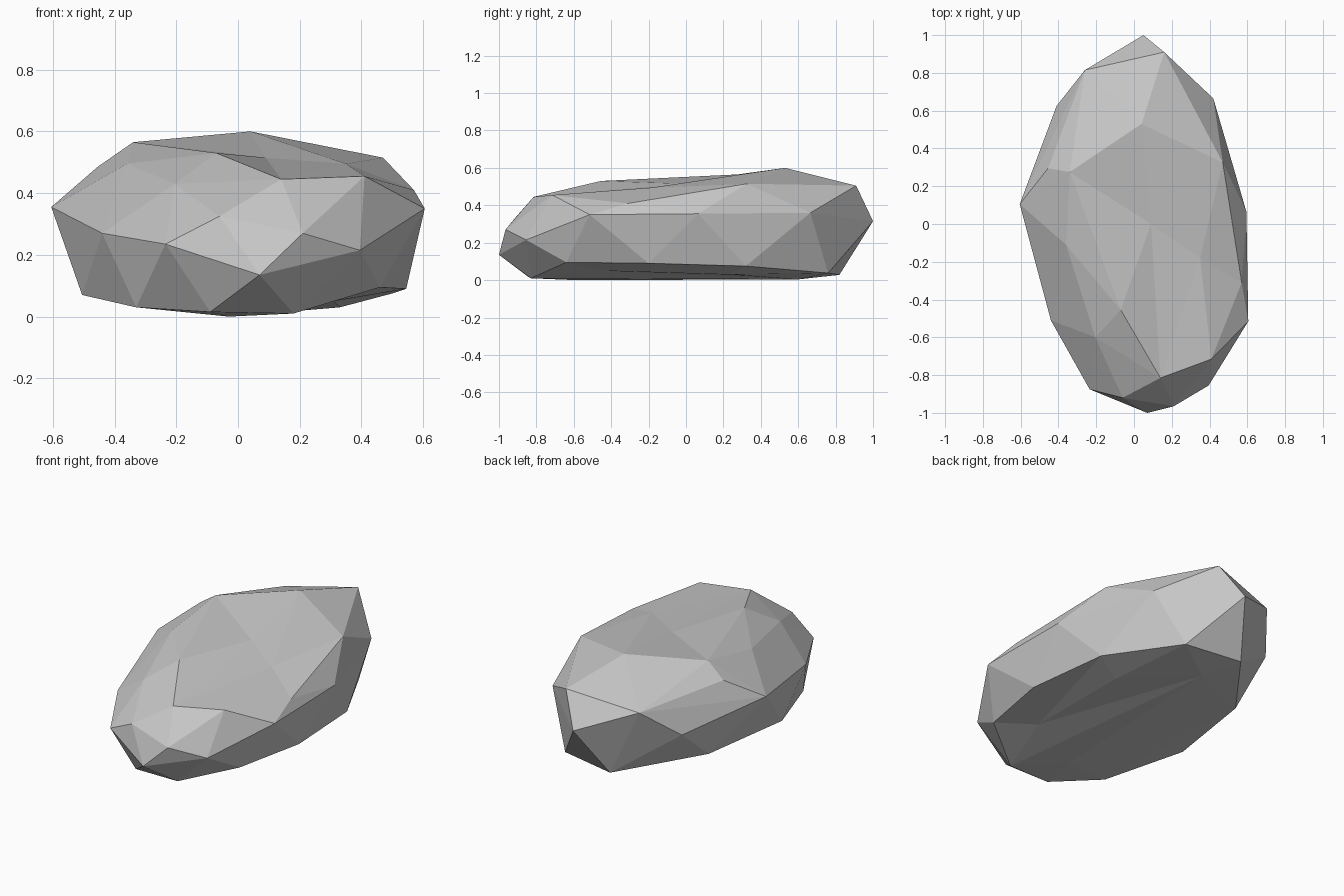
import bpy
import bmesh
from mathutils import Vector

default_cube = bpy.data.objects.get("Cube")
if default_cube:
    bpy.data.objects.remove(default_cube, do_unlink=True)


def make_material(name, color):
    material = bpy.data.materials.new(name)
    material.use_nodes = True
    material.diffuse_color = color
    shader = material.node_tree.nodes["Principled BSDF"]
    shader.inputs["Base Color"].default_value = color
    shader.inputs["Roughness"].default_value = 0.9
    return material


def turn_edge(mesh_data, start, end):
    """Swap the diagonal between two corners for the opposite one."""
    edge = mesh_data.edges.get((start, end))
    if edge and len(edge.link_faces) == 2:
        bmesh.utils.edge_rotate(edge, False)


# Outline of the base, anticlockwise from the front, plus its underside
base_ring = [
    (-.09, -.84, .015), (.18, -.83, .01), (.46, -.64, .095), (.545, -.2, .09),
    (.5, .32, .075), (.27, .76, .038), (-.07, .82, .028), (-.41, .37, .06),
    (-.505, -.19, .07), (-.33, -.64, .03),
]
underside = [(-.03, -.59, 0), (.02, .6, .004), (.33, .23, .03)]

# Widest outline around the middle
middle_ring = [
    (.07, -1, .135), (.395, -.855, .215), (.605, -.515, .35), (.595, .065, .355),
    (.42, .665, .36), (.05, 1, .315), (-.26, .815, .435), (-.41, .625, .27),
    (-.605, .105, .355), (-.44, -.51, .27), (-.235, -.875, .235),
]

# Shoulder facets
shoulder = [
    (.21, -.965, .27), (-.06, -.92, .325), (.57, -.31, .41),
    (-.205, -.6, .43), (-.36, -.11, .495), (-.455, .295, .485),
]

# Crown facets
crown = [(.47, .325, .515), (.16, .91, .505), (.04, .53, .6), (-.34, .275, .565)]

bm = bmesh.new()
for point in base_ring + underside + middle_ring + shoulder + crown:
    bm.verts.new(point)

# Corners around the chipped front of the crown
ridge = bm.verts.new((-.07, -.455, .53))
brow = bm.verts.new((.14, -.815, .445))
corner = bm.verts.new((.41, -.715, .455))

# Shallow hollows: hulled slightly proud, then pushed into the stone
lift = Vector((0, 0, .06))
dip_centre = bm.verts.new(Vector((.09, 0, .515)) + lift)
dip_side = bm.verts.new(Vector((.35, -.18, .495)) + lift)
dip_below = bm.verts.new(Vector((.31, -.44, .05)) - lift / 2)

bmesh.ops.convex_hull(bm, input=list(bm.verts))
for vert in (dip_centre, dip_side):
    vert.co -= lift
dip_below.co += lift / 2

# Chipped valley behind the brow
turn_edge(bm, ridge, corner)
turn_edge(bm, ridge, dip_side)

loose = [v for v in bm.verts if not v.link_faces]
bmesh.ops.delete(bm, geom=loose, context="VERTS")
bmesh.ops.recalc_face_normals(bm, faces=list(bm.faces))

# Flat-shaded stone
mesh = bpy.data.meshes.new("rock")
bm.to_mesh(mesh)
bm.free()
mesh.materials.append(make_material("stone grey", (0.57, 0.57, 0.57, 1)))
rock = bpy.data.objects.new("rock", mesh)
bpy.context.collection.objects.link(rock)
